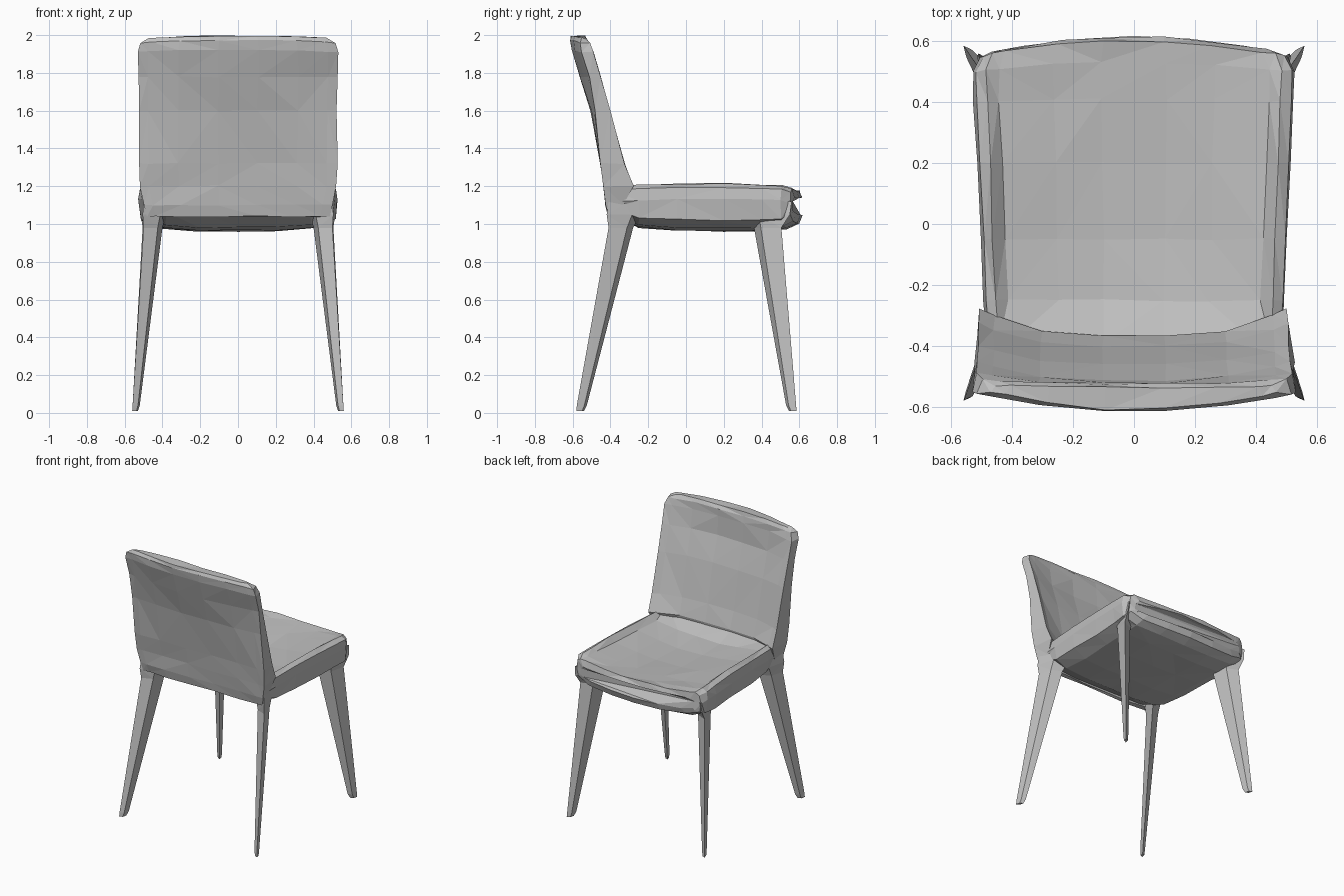
import bpy, bmesh, random
from mathutils import Vector

random.seed(4)
cube = bpy.data.objects.get("Cube")
if cube:
    bpy.data.objects.remove(cube, do_unlink=True)

grey = bpy.data.materials.new("warm_grey")
grey.use_nodes = True
tone = (0.53, 0.53, 0.53, 1)
grey.diffuse_color = tone
grey.node_tree.nodes["Principled BSDF"].inputs["Base Color"].default_value = tone


def loft(name, rings, jitter=0.0, closed=False):
    """Skin rings with flat facets; the last end stays open where it meets another part."""
    bm = bmesh.new()
    rows = []
    for ring in rings:
        rows.append([bm.verts.new(Vector(p) + Vector([random.uniform(-jitter, jitter) for _ in p]))
                     for p in ring])
    for a, b in zip(rows, rows[1:]):
        for i in range(len(a)):
            j = (i + 1) % len(a)
            bm.faces.new((a[i], a[j], b[j], b[i]))
    bm.faces.new(rows[0][::-1])
    if closed:
        bm.faces.new(rows[-1])
    bmesh.ops.triangulate(bm, faces=bm.faces[:])
    bmesh.ops.recalc_face_normals(bm, faces=bm.faces[:])
    mesh = bpy.data.meshes.new(name)
    bm.to_mesh(mesh)
    bm.free()
    mesh.materials.append(grey)
    obj = bpy.data.objects.new(name, mesh)
    bpy.context.collection.objects.link(obj)
    return obj


# Seat: dished cushion inside a raised rim, sections from front to back
# (y, half width, bottom, top, bow, dish)
def seat_ring(y, w, low, high, bow, dish):
    rim = [(1, high - .08), (.98, high - .02), (.92, high)]
    cushion = [(f, high - dish * (1.25 - f * f)) for f in (.84, .5, .2)]
    half = rim + cushion
    top = half + [(-f, z) for f, z in reversed(half)]
    depth = high - low
    belly = [(f, low + depth * k) for f, k in ((.97, .24), (.78, .07), (.4, .01))]
    under = [(-f, z) for f, z in belly] + [(0, low)] + belly[::-1]
    return [(f * w, y + bow * (1 - f * f), z) for f, z in top + under]


seat_sections = [
    (0.565, 0.47, 1.05, 1.14, 0.05, 0.0), (0.55, 0.505, 1.005, 1.19, 0.05, 0.012),
    (0.5, 0.53, 0.975, 1.205, 0.03, 0.03), (0.4, 0.525, 0.96, 1.21, 0.01, 0.045),
    (0.2, 0.515, 0.96, 1.215, 0, 0.06), (-0.05, 0.505, 0.965, 1.21, 0, 0.068),
    (-0.25, 0.495, 0.98, 1.205, 0, 0.056), (-0.395, 0.485, 1.055, 1.20, 0, 0.01)]
loft("seat", [seat_ring(*s) for s in seat_sections], 0.004)


# Backrest: sections from bottom to top (z, half width, front y, back y)
def back_ring(z, w, front, rear):
    steps = [-1, -.9, -.6, -.2, .2, .6, .9, 1]
    hollow = min(.1, .6 * (front - rear)) * min(1, (2.02 - z) * 4)
    wrap = .06 * max(0, min(1, (z - 1.45) / .4))
    crown = .012 if z > 1.9 else 0
    face = [(f * w * .97, front - hollow * (1 - abs(f) ** 3), z + crown * (1 - f * f)) for f in steps]
    shell = [(f * w, rear + wrap * f * f, z + crown * (1 - f * f)) for f in reversed(steps)]
    return face + shell


back_sections = [
    (1.04, 0.485, -0.36, -0.41), (1.10, 0.50, -0.33, -0.425), (1.2, 0.52, -0.275, -0.435),
    (1.32, 0.525, -0.325, -0.455), (1.6, 0.525, -0.40, -0.505), (1.78, 0.53, -0.45, -0.56),
    (1.91, 0.532, -0.49, -0.61), (1.96, 0.515, -0.51, -0.618), (1.985, 0.47, -0.53, -0.61)]
loft("backrest", [back_ring(*s) for s in back_sections], 0.004, closed=True)


# Legs: slim blades set on the diagonal, tapered and splayed
def leg_ring(z, x_in, x_out, y_in, y_out, side):
    cx, cy = (x_in + x_out) / 2, (y_in + y_out) / 2
    slim = .5
    points = [(x_in, y_in), (cx + slim * (x_out - cx), cy + slim * (y_in - cy)),
              (x_out, y_out), (cx + slim * (x_in - cx), cy + slim * (y_out - cy))]
    return [(side * x, y, z) for x, y in points]


front_leg = [(0.01, .53, .56, .545, .585), (0.04, .52, .558, .53, .583),
             (0.98, .40, .505, .36, .505), (1.05, .38, .515, .33, .55), (1.12, .40, .51, .36, .56)]
rear_leg = [(0.01, .53, .56, -.54, -.58), (0.04, .52, .558, -.525, -.578),
            (0.98, .40, .50, -.28, -.41), (1.05, .38, .505, -.24, -.42), (1.12, .40, .50, -.26, -.41)]
for side, word in ((1, "left"), (-1, "right")):
    loft("front_leg_" + word, [leg_ring(*s, side) for s in front_leg])
    loft("rear_leg_" + word, [leg_ring(*s, side) for s in rear_leg])
